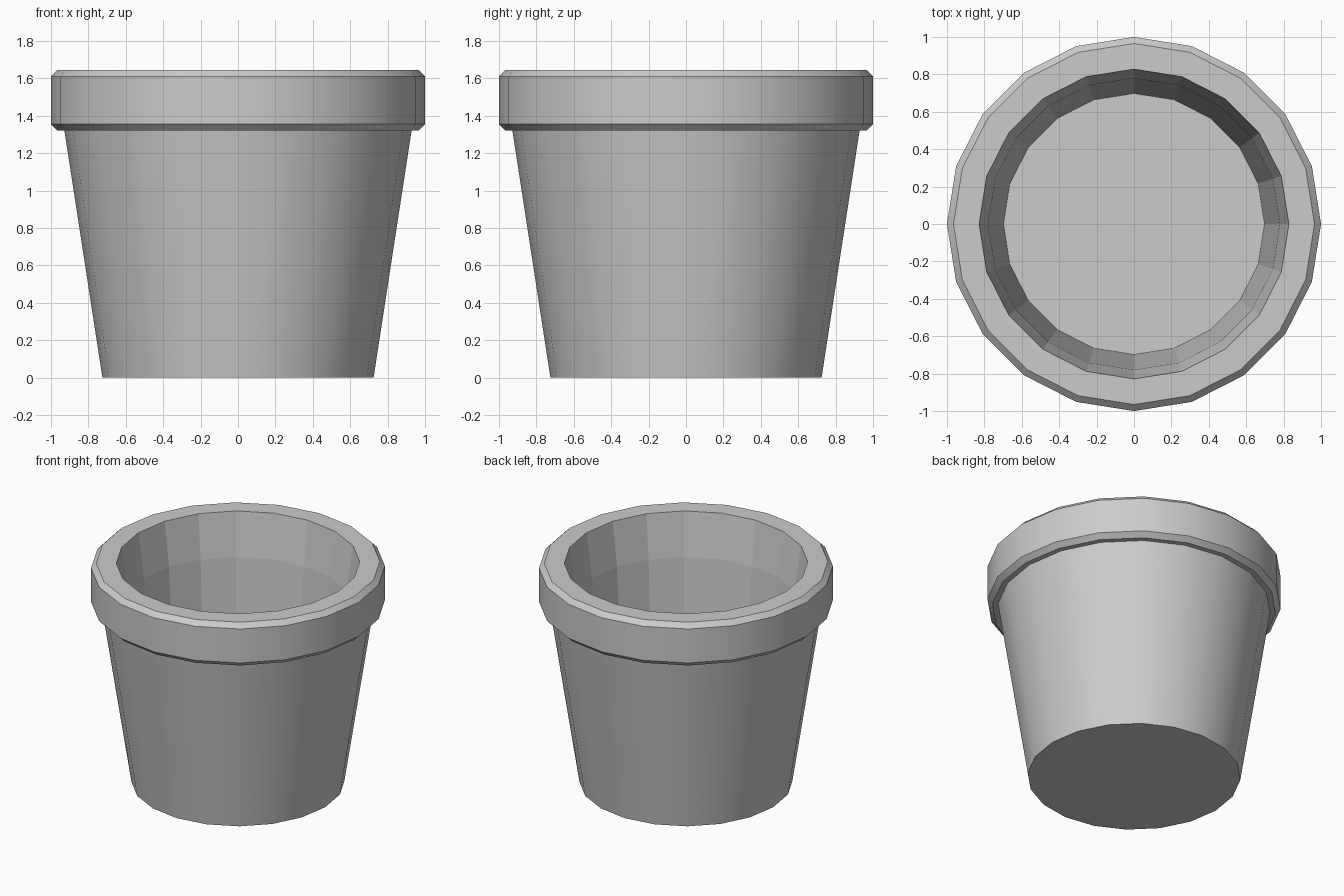
import bpy, bmesh
from math import cos, sin, tau

if "Cube" in bpy.data.objects:
    bpy.data.objects.remove(bpy.data.objects["Cube"])

SIDES = 20


def lathe(name, profile, smooth_strips, cap_start=False, cap_end=False):
    """Turn a (radius, height) profile around z; listed strips are smooth."""
    bm = bmesh.new()
    rings = [[bm.verts.new((r * cos(tau * i / SIDES), r * sin(tau * i / SIDES), z))
              for i in range(SIDES)] for r, z in profile]
    for s, (a, b) in enumerate(zip(rings, rings[1:])):
        for i in range(SIDES):
            j = (i + 1) % SIDES
            f = bm.faces.new((a[i], a[j], b[j], b[i]))
            f.smooth = s in smooth_strips
    if cap_start:
        bm.faces.new(rings[0][::-1])
    if cap_end:
        bm.faces.new(rings[-1])
    # Keep the rings crisp, only round the shading around the pot
    for e in bm.edges:
        if abs(e.verts[0].co.z - e.verts[1].co.z) < 1e-5:
            e.smooth = False
    bmesh.ops.remove_doubles(bm, verts=bm.verts, dist=1e-5)
    me = bpy.data.meshes.new(name)
    bm.to_mesh(me)
    bm.free()
    ob = bpy.data.objects.new(name, me)
    bpy.context.collection.objects.link(ob)
    return ob


# Tapered body: closed base, outer wall, faceted inner wall and floor
lathe("pot_outside", [(0.725, 0), (0.928, 1.32)], {0}, cap_start=True)
lathe("pot_inside", [(0.78, 1.32), (0.698, 0.1)], set(), cap_end=True)

# Bevelled collar, a closed ring resting on the body
lathe("pot_rim", [(0.78, 1.32), (0.965, 1.32), (1.0, 1.355), (1.0, 1.61),
                  (0.965, 1.645), (0.828, 1.645), (0.78, 1.32)], {1, 2, 3})
